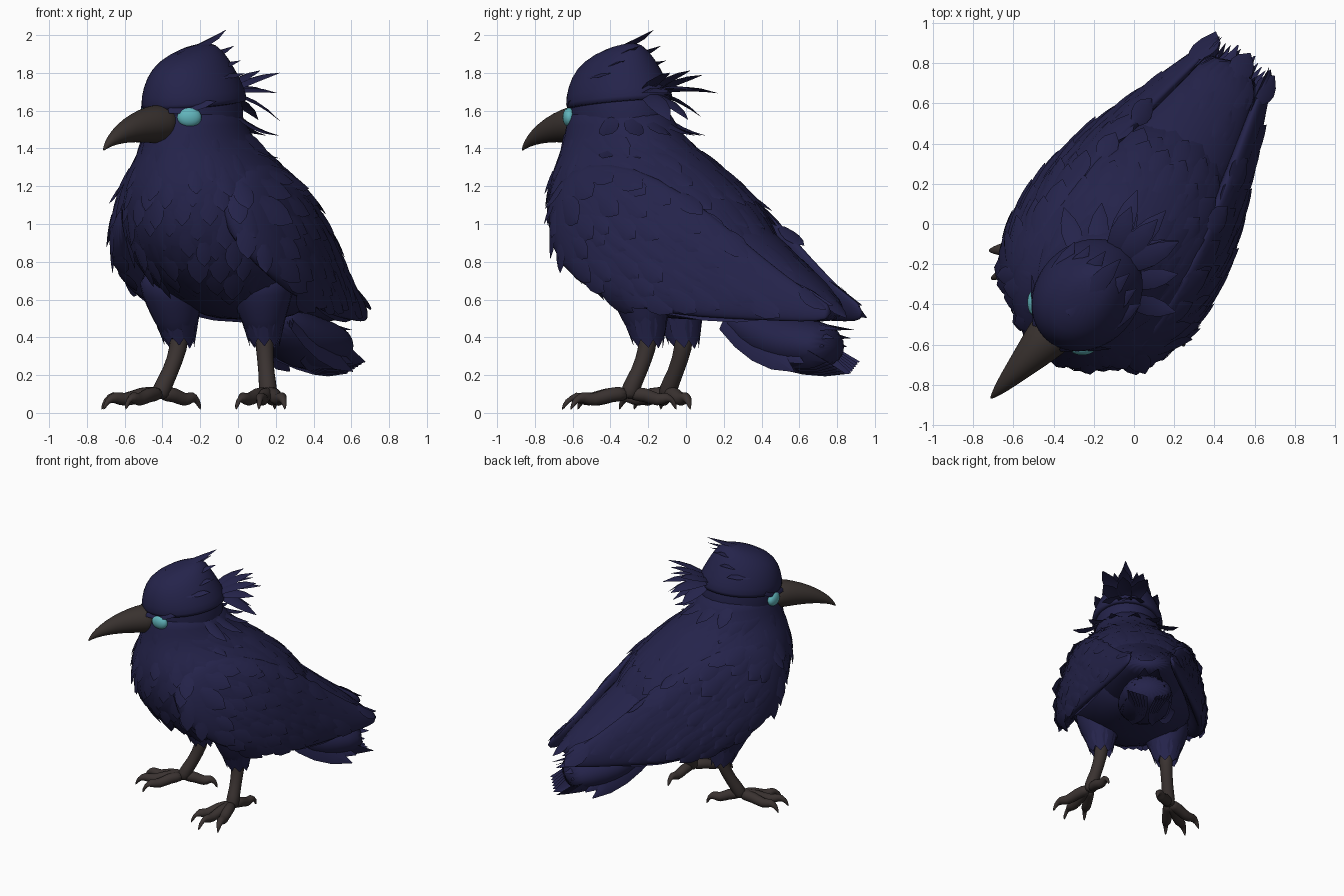
import bpy, bmesh, math, random
from mathutils import Vector, Matrix
from mathutils.bvhtree import BVHTree

random.seed(4)
cube = bpy.data.objects.get("Cube")
if cube:
    bpy.data.objects.remove(cube)


def material(name, rgb, rough=0.8):
    m = bpy.data.materials.new(name)
    m.use_nodes = True
    m.diffuse_color = (*rgb, 1)
    node = m.node_tree.nodes["Principled BSDF"]
    node.inputs["Base Color"].default_value = (*rgb, 1)
    node.inputs["Roughness"].default_value = rough
    return m


NAVY = material("navy_feathers", (0.018, 0.017, 0.07))
BEAK = material("beak_brown", (0.04, 0.031, 0.028))
LEG = material("leg_brown", (0.042, 0.032, 0.03))
EYE = material("eye_cyan", (0.12, 0.46, 0.5), 0.4)

# Body and head are turned by different amounts; points are (side, back, height)
BODY = Matrix.Rotation(math.radians(-33), 4, 'Z')
HEAD = Matrix.Translation((-0.23, -0.35, 0)) @ Matrix.Rotation(math.radians(-43), 4, 'Z')


def finish(name, bm, mat, subdiv=0):
    me = bpy.data.meshes.new(name)
    bm.to_mesh(me)
    bm.free()
    me.materials.append(mat)
    me.shade_smooth()
    ob = bpy.data.objects.new(name, me)
    bpy.context.collection.objects.link(ob)
    if subdiv:
        mod = ob.modifiers.new("smooth", 'SUBSURF')
        mod.levels = mod.render_levels = subdiv
    return ob


def loft(name, rings, mat, n=20, subdiv=1):
    """Skin rings given as (centre, axis u, axis v)."""
    bm = bmesh.new()
    loops = []
    for c, u, v in rings:
        angles = [2 * math.pi * i / n for i in range(n)]
        loops.append([bm.verts.new(c + u * math.cos(a) + v * math.sin(a)) for a in angles])
    for a, b in zip(loops, loops[1:]):
        for i in range(n):
            bm.faces.new((a[i], a[(i + 1) % n], b[(i + 1) % n], b[i]))
    bm.faces.new(loops[0][::-1])
    bm.faces.new(loops[-1])
    bmesh.ops.recalc_face_normals(bm, faces=bm.faces)
    return finish(name, bm, mat, subdiv)


def stack(name, frame, rows, mat):
    """Upright form: rows of (height, back, side radius, depth radius)."""
    rot = frame.to_3x3()
    return loft(name, [(frame @ Vector((0, b, z)), rot @ Vector((rs, 0, 0)), rot @ Vector((0, rb, 0)))
                       for z, b, rs, rb in rows], mat)


def along(name, frame, rows, mat, side=1, lean=0):
    """Lengthwise form: rows of (back, side, height, side radius, height radius)."""
    rot = frame.to_3x3()
    return loft(name, [(frame @ Vector((side * s, b, z)), rot @ Vector((rs, 0, 0)),
                        rot @ Vector((-side * lean * rz, 0, rz))) for b, s, z, rs, rz in rows], mat)


def tube(name, points, mat):
    """Round limb through (point, radius)."""
    rings = []
    for i, (p, r) in enumerate(points):
        t = (points[min(i + 1, len(points) - 1)][0] - points[max(i - 1, 0)][0]).normalized()
        u = t.cross(Vector((0.31, 0.95, 0.05))).normalized()
        rings.append((p, u * r, t.cross(u) * r))
    return loft(name, rings, mat, 10)


def blade(bm, base, d, nrm, length, width, bend=0.0):
    """One leaf-shaped feather with a raised spine."""
    d = d.normalized()
    side = d.cross(nrm).normalized()
    nrm = side.cross(d)
    rows = []
    for i, w in enumerate((0.5, 0.9, 1, 0.75, 0.04)):
        t = i / 4
        c = base + d * length * t - nrm * bend * length * t * t
        off, drop = side * width * w / 2, nrm * width * w * 0.14
        rows.append([bm.verts.new(p) for p in (c - off - drop, c, c + off - drop)])
    for a, b in zip(rows, rows[1:]):
        for i in (0, 1):
            bm.faces.new((a[i], a[i + 1], b[i + 1], b[i]))


# Torso and neck
torso = stack("torso", BODY, [
    (0.49, 0.12, 0.16, 0.2), (0.54, 0.1, 0.28, 0.36), (0.65, 0.03, 0.42, 0.53),
    (0.8, -0.06, 0.48, 0.65), (1.0, -0.16, 0.5, 0.65), (1.2, -0.25, 0.47, 0.56),
    (1.32, -0.31, 0.37, 0.46), (1.42, -0.37, 0.29, 0.37), (1.52, -0.41, 0.25, 0.31),
    (1.64, -0.42, 0.23, 0.28)], NAVY)

# Rump and tail core
rump = along("rump", BODY, [
    (0.0, 0, 0.9, 0.4, 0.36), (0.4, 0, 0.78, 0.33, 0.28),
    (0.7, 0, 0.64, 0.22, 0.15), (0.97, 0, 0.53, 0.13, 0.06)], NAVY)
tail = along("tail_core", BODY, [
    (0.25, 0, 0.52, 0.12, 0.08), (0.45, 0, 0.44, 0.17, 0.15), (0.6, 0, 0.38, 0.2, 0.15),
    (0.8, 0, 0.36, 0.19, 0.14), (0.95, 0, 0.35, 0.15, 0.1)], NAVY)

# Folded wings
WING = [(-0.64, 0.33, 1.06, 0.04, 0.1), (-0.5, 0.4, 1.04, 0.09, 0.27),
        (-0.25, 0.43, 0.98, 0.1, 0.36), (0.05, 0.42, 0.9, 0.09, 0.36),
        (0.35, 0.35, 0.78, 0.07, 0.28), (0.65, 0.26, 0.65, 0.05, 0.16),
        (0.88, 0.19, 0.56, 0.035, 0.08), (1.02, 0.15, 0.53, 0.015, 0.04)]
wings = [along(n + "_wing", BODY, WING, NAVY, s, 0.2) for n, s in (("left", 1), ("right", -1))]

# Head and hood
stack("head", HEAD, [
    (1.36, 0.04, 0.2, 0.24), (1.48, 0, 0.24, 0.29), (1.6, 0, 0.24, 0.29),
    (1.72, -0.01, 0.23, 0.27), (1.84, -0.03, 0.16, 0.2), (1.9, -0.02, 0.06, 0.09)], NAVY)
loft("hood", [(HEAD @ Vector((0, b, z)), HEAD.to_3x3() @ Vector((rs, 0, 0)),
               HEAD.to_3x3() @ Vector((0, rb, tilt))) for z, b, rs, rb, tilt in (
    (1.64, 0, 0.23, 0.27, 0.03), (1.62, 0, 0.262, 0.31, 0.03), (1.69, -0.01, 0.26, 0.305, 0.03),
    (1.8, -0.03, 0.215, 0.26, 0.03), (1.89, -0.03, 0.15, 0.2, 0.04),
    (1.945, 0, 0.06, 0.1, 0.03))], NAVY)

# Hooked beak
along("beak", HEAD, [
    (-0.2, 0, 1.53, 0.12, 0.1), (-0.3, 0, 1.53, 0.115, 0.105), (-0.4, 0, 1.522, 0.09, 0.09),
    (-0.52, 0, 1.5, 0.062, 0.068), (-0.62, 0, 1.462, 0.038, 0.043),
    (-0.68, 0, 1.425, 0.018, 0.024), (-0.71, 0, 1.39, 0.004, 0.006)], BEAK)

# Eyes with drooping brow feathers
bm_brow = bmesh.new()
turn = HEAD.to_3x3()
for n, s in (("left", 1), ("right", -1)):
    bm = bmesh.new()
    bmesh.ops.create_uvsphere(bm, u_segments=20, v_segments=12, radius=1)
    place = HEAD @ Matrix.Translation((s * 0.163, -0.215, 1.565)) @ Matrix.Rotation(s * 0.75, 4, 'Z')
    bmesh.ops.transform(bm, verts=bm.verts, matrix=place @ Matrix.Diagonal((0.065, 0.035, 0.052, 1)))
    finish(n + "_eye", bm, EYE)
    blade(bm_brow, HEAD @ Vector((s * 0.09, -0.3, 1.6)), turn @ Vector((s * 0.16, 0.16, 0.045)),
          turn @ Vector((s * 0.6, -0.6, 0.5)), 0.26, 0.06)
finish("brows", bm_brow, NAVY)

# Plumage laid over torso, rump and wings
bpy.context.view_layer.update()
deps = bpy.context.evaluated_depsgraph_get()
trees = [BVHTree.FromObject(o, deps) for o in (torso, rump, *wings)]
bm = bmesh.new()
turn = BODY.to_3x3()
for row in range(11):
    z = 1.46 - row * 0.08
    count = 26 if row > 2 else 18
    for k in range(count):
        a = 2 * math.pi * (k + 0.5 * (row % 2) + random.uniform(-0.15, 0.15)) / count
        out = Vector((math.sin(a), math.cos(a), 0))
        centre = Vector((0, -0.3 + 0.03 * row, z + random.uniform(-0.02, 0.02)))
        start = BODY @ (centre + out * 2)
        hits = [t.ray_cast(start, turn @ -out) for t in trees]
        hits = [h for h in hits if h[0] is not None]
        if not hits:
            continue
        p, nrm, _, dist = min(hits, key=lambda h: h[3])
        front = out.y < -0.6
        flow = turn @ Vector((0, 0.1 if front else 0.9, -1 if front else -0.65))
        flow -= nrm * flow.dot(nrm)
        flow = flow.normalized() + nrm * random.uniform(0.04, 0.12)
        size = random.uniform(0.13, 0.18) * (1 if front else 1.25)
        blade(bm, p + nrm * 0.004, flow, nrm, size, size * 0.65, 0.12)
finish("body_plumage", bm, NAVY)

# Long wing feathers and tail fan
bm = bmesh.new()
for s in (1, -1):
    for i in range(7):
        f = i / 6
        base = Vector((s * (0.47 - 0.13 * f), 0.0 + 0.4 * f, 0.6 + 0.2 * f))
        tip = Vector((s * (0.27 - 0.13 * f), 0.72 + 0.3 * f, 0.5 + 0.07 * f))
        d = tip - base
        blade(bm, BODY @ base, turn @ d, turn @ Vector((s, 0, 0.5)), d.length, 0.12)
finish("wing_feathers", bm, NAVY)
bm = bmesh.new()
for s in (1, -1):
    for i in range(6):
        f = i / 5
        base = Vector((s * (0.04 + 0.1 * f), 0.32, 0.56 - 0.08 * f))
        tip = Vector((s * (0.05 + 0.15 * f), 1.03 - 0.22 * f, 0.44 - 0.22 * f))
        d = tip - base
        blade(bm, BODY @ base, turn @ d, turn @ Vector((s * (0.3 + f), 0, 1 - 0.6 * f)), d.length, 0.16)
        tip = Vector((s * (0.03 + 0.13 * f), 1.02 - 0.03 * f, 0.21 + 0.06 * f))
        base = Vector((s * 0.1, 0.5, 0.3))
        blade(bm, BODY @ base, turn @ (tip - base), turn @ Vector((s, 0, -0.6)), (tip - base).length, 0.15)
finish("tail_feathers", bm, NAVY)

# Crest, back tuft and nape feathers
bm = bmesh.new()
turn = HEAD.to_3x3()
for i in range(7):
    s = (i - 3) * 0.05
    blade(bm, HEAD @ Vector((s, -0.14, 1.9 - abs(s) * 0.6)), turn @ Vector((s * 0.6, 0.36, 0.1 - abs(s) * 0.9)),
          turn @ Vector((s * 2, -0.2, 1)), 0.4 - abs(s) * 0.7, 0.1, -0.05)
finish("crest", bm, NAVY)
bm = bmesh.new()
for i in range(9):
    s = (i % 3 - 1)
    rise = 0.75 - 0.42 * (i // 3)
    blade(bm, HEAD @ Vector((s * 0.04, 0.22, 1.7)), turn @ Vector((s * 0.4, 0.8, rise)),
          turn @ Vector((0, -0.5, 1)), random.uniform(0.26, 0.33), 0.11, 0.4)
finish("back_tuft", bm, NAVY)
bm = bmesh.new()
for i in range(12):
    a = (i % 6 - 2.5) * 0.42
    out = turn @ Vector((math.sin(a), math.cos(a), 0))
    base = HEAD @ Vector((math.sin(a) * 0.22, math.cos(a) * 0.25, 1.58 - 0.12 * (i // 6)))
    blade(bm, base, out * 0.75 + Vector((0, 0, -0.65)), out + Vector((0, 0, 0.6)), 0.24, 0.1, -0.25)
finish("nape_feathers", bm, NAVY)

# Legs: thigh, shank, three front toes and one hind toe
TOE = [(0.0, 0.1, 0.045), (0.35, 0.1, 0.042), (0.62, 0.06, 0.036), (0.8, 0.09, 0.034),
       (0.93, 0.065, 0.02), (1.0, 0.015, 0.003)]
LEGS = (("left", (0.12, -0.25), (0.14, -0.2), (0.16, -0.3), -8, 0.36),
        ("right", (-0.36, -0.08), (-0.31, -0.01), (-0.41, -0.1), -60, 0.35))
bm = bmesh.new()
for n, hip, knee, ankle, yaw, reach in LEGS:
    hip, knee = Vector((*hip, 0.78)), Vector((*knee, 0.38))
    foot = Vector((*ankle, 0))
    tube(n + "_thigh", [(hip, 0.2), (hip.lerp(knee, 0.35), 0.18), (hip.lerp(knee, 0.7), 0.13),
                        (knee, 0.075)], NAVY)
    up = Vector((0, 0, 1))
    tube(n + "_shank", [(knee + up * 0.06, 0.055), (knee - up * 0.03, 0.05),
                        ((knee + foot) / 2 + up * 0.02, 0.042), (foot + up * 0.12, 0.055),
                        (foot + up * 0.07, 0.04)], LEG)
    for i, (spread, k) in enumerate(((-24, 0.9), (0, 1), (24, 0.9), (180, 0.7))):
        a = math.radians(yaw + spread)
        d = Vector((math.sin(a), -math.cos(a), 0)) * reach * k
        tube(f"{n}_toe_{i + 1}", [(foot + d * t + up * z, r) for t, z, r in TOE], LEG)
    for i in range(8):
        a = i * math.pi / 4
        out = Vector((math.cos(a), math.sin(a), 0))
        top = hip.lerp(knee, 0.55) + out * 0.135
        blade(bm, top, knee + out * 0.08 - up * 0.02 - top, out, 0.22, 0.12)
finish("thigh_feathers", bm, NAVY)
